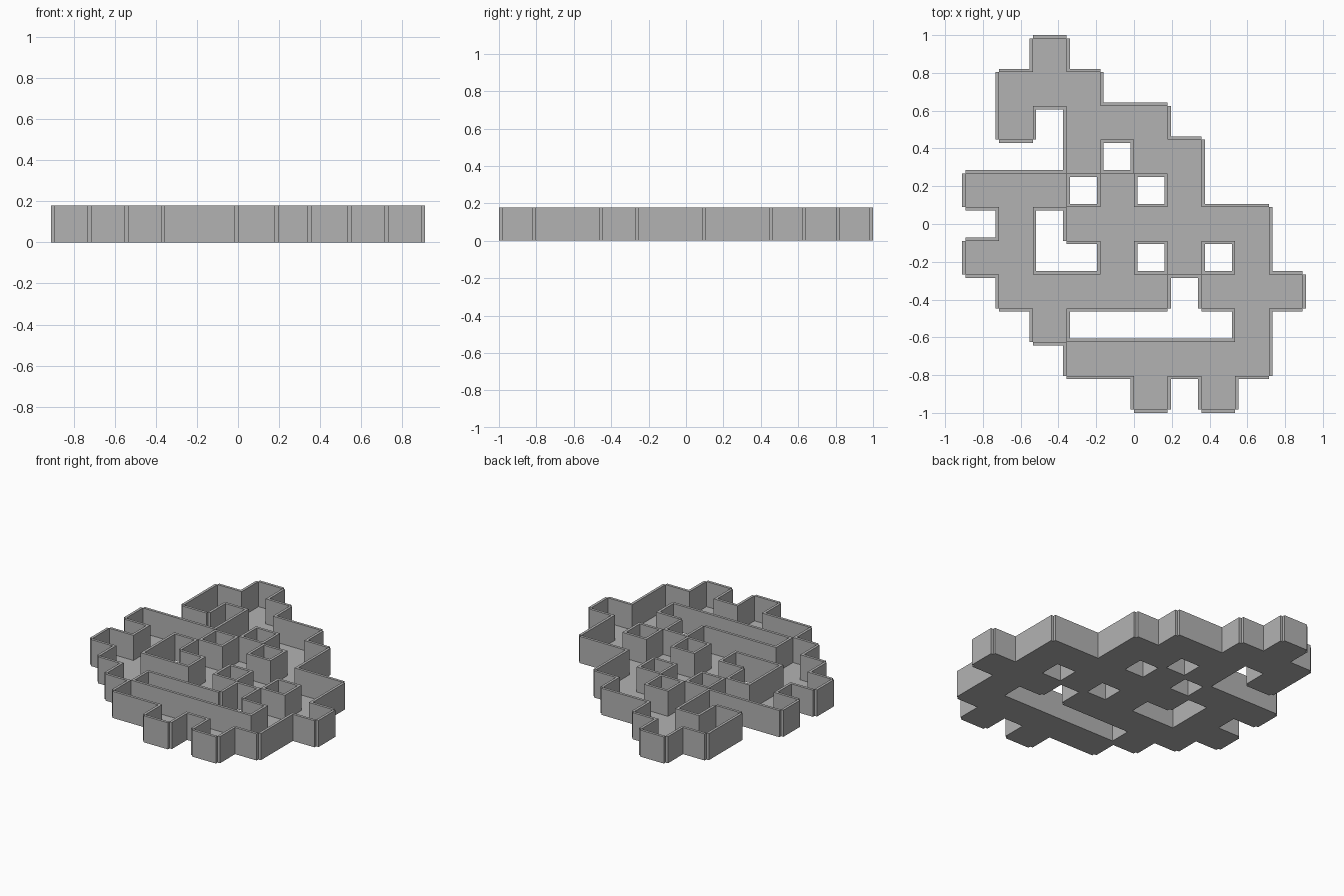
import bpy
import bmesh
from mathutils import Matrix, Vector

cube = bpy.data.objects.get("Cube")
if cube:
    bpy.data.objects.remove(cube, do_unlink=True)

# Plan of the tray, one character per square cell, back row first
PLAN = [
    "..#.......",
    ".###......",
    ".#.###....",
    "...#.##...",
    "###.#.#...",
    ".#.######.",
    "##..#.#.#.",
    ".#####.###",
    "..#.....#.",
    "...######.",
    ".....#.#..",
]
ROWS, COLS = len(PLAN), len(PLAN[0])
CELL = 2 / (ROWS + 0.2)
WALL = CELL * 0.1
FLOOR = 0.01
CELLS = {(c, ROWS - 1 - r) for r, row in enumerate(PLAN)
         for c, mark in enumerate(row) if mark == "#"}

grey = bpy.data.materials.new("plain_grey")
grey.use_nodes = True
grey.diffuse_color = (0.45, 0.45, 0.45, 1)
grey.node_tree.nodes["Principled BSDF"].inputs["Base Color"].default_value = grey.diffuse_color


def corner(c, r, z=0):
    return Vector(((c - COLS / 2) * CELL, (r - ROWS / 2) * CELL, z))


def add_object(name, bm):
    bmesh.ops.recalc_face_normals(bm, faces=bm.faces)
    mesh = bpy.data.meshes.new(name)
    bm.to_mesh(mesh)
    bm.free()
    mesh.materials.append(grey)
    obj = bpy.data.objects.new(name, mesh)
    bpy.context.collection.objects.link(obj)


def add_box(bm, low, high):
    size = high - low
    place = Matrix.Translation((low + high) / 2) @ Matrix.Diagonal((*size, 1))
    bmesh.ops.create_cube(bm, size=1, matrix=place)


# Floor: a thin slab covering every filled cell
bm = bmesh.new()
for c, r in sorted(CELLS):
    bm.faces.new([bm.verts.new(corner(c + i, r + j))
                  for i, j in ((0, 0), (1, 0), (1, 1), (0, 1))])
bmesh.ops.remove_doubles(bm, verts=bm.verts, dist=0.001)
slab = bmesh.ops.extrude_face_region(bm, geom=bm.faces[:], use_keep_orig=True)
bmesh.ops.translate(bm, vec=(0, 0, FLOOR),
                    verts=[v for v in slab["geom"] if isinstance(v, bmesh.types.BMVert)])
add_object("floor", bm)

# Walls: one thin upright panel outside each straight run of open cell sides
SIDES = {"right_walls": (-1, 0), "left_walls": (1, 0),
         "front_walls": (0, -1), "back_walls": (0, 1)}
for name, (dx, dy) in SIDES.items():
    bm = bmesh.new()
    exposed = {(c, r) for c, r in CELLS if (c + dx, r + dy) not in CELLS}
    step_c, step_r = abs(dy), abs(dx)
    for c, r in sorted(exposed):
        if (c - step_c, r - step_r) in exposed:
            continue
        length = 1
        while (c + step_c * length, r + step_r * length) in exposed:
            length += 1
        # Edge line of the run, then thickened outwards
        start = corner(c + max(dx, 0), r + max(dy, 0))
        end = start + Vector((step_c, step_r, 0)) * length * CELL
        outward = Vector((dx, dy, 0)) * WALL
        low = start + Vector((min(outward.x, 0), min(outward.y, 0), 0))
        high = end + Vector((max(outward.x, 0), max(outward.y, 0), CELL))
        add_box(bm, low, high)
    add_object(name, bm)
